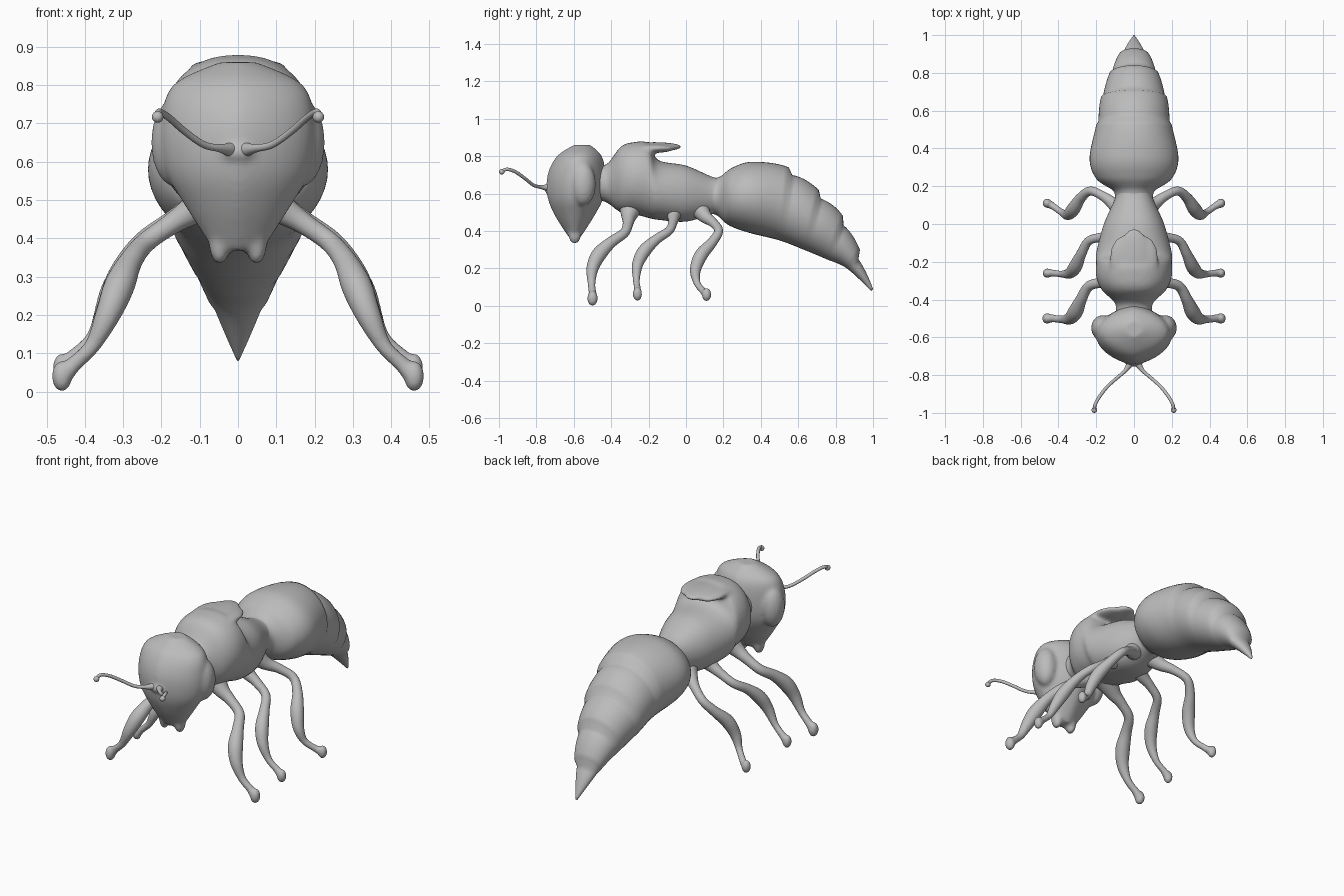
import bpy
import bmesh
import math
from mathutils import Vector, Matrix

old = bpy.data.objects.get("Cube")
if old:
    bpy.data.objects.remove(old, do_unlink=True)

grey = bpy.data.materials.new("clay grey")
grey.use_nodes = True
grey.diffuse_color = (.5, .5, .5, 1)
grey.node_tree.nodes["Principled BSDF"].inputs["Base Color"].default_value = grey.diffuse_color


def smooth(keys, steps=8):
    """Run a smooth curve through a few key entries of any length."""
    keys = [Vector(key) for key in keys]
    last = len(keys) - 1
    result = []
    for i in range(last):
        a, b, c, d = (keys[min(max(i + k, 0), last)] for k in (-1, 0, 1, 2))
        for step in range(steps):
            t = step / steps
            curve = (c - a) + ((a * 2 - b * 5 + c * 4 - d) + (b * 3 - a - c * 3 + d) * t) * t
            result.append(b + curve * t / 2)
    return result + [keys[last]]


def skin(bm, rings):
    """Bridge a list of rings and close both ends."""
    rings = [[bm.verts.new(co) for co in ring] for ring in rings]
    for lower, upper in zip(rings, rings[1:]):
        for i in range(len(lower)):
            j = (i + 1) % len(lower)
            bm.faces.new((lower[i], lower[j], upper[j], upper[i]))
    bm.faces.new(rings[0][::-1])
    bm.faces.new(rings[-1])


def loft(bm, sections, sides=48, pinch=1):
    """Each section has two opposite midline points (y, z) and a half width."""
    rings = []
    for y1, z1, y2, z2, width in sections:
        start, end = Vector((0, y1, z1)), Vector((0, y2, z2))
        ring = []
        for i in range(sides):
            angle = math.tau * i / sides
            across = math.copysign(abs(math.sin(angle)) ** pinch, math.sin(angle))
            along = (start - end) / 2 * math.cos(angle)
            ring.append((start + end) / 2 + along + Vector((width * across, 0, 0)))
        rings.append(ring)
    skin(bm, rings)


def tube(bm, path, sides=20):
    """Path entries are x, y, z, radius; the ring frame is carried along the path."""
    points = [entry.xyz for entry in path]
    normal = Vector((0, 1, .3))
    rings = []
    for i, point in enumerate(points):
        tangent = (points[min(i + 1, len(points) - 1)] - points[max(i - 1, 0)]).normalized()
        normal = (normal - tangent * normal.dot(tangent)).normalized()
        side = tangent.cross(normal)
        angles = [math.tau * k / sides for k in range(sides)]
        rings.append([point + (normal * math.cos(a) + side * math.sin(a)) * path[i].w for a in angles])
    skin(bm, rings)


def blob(bm, centre, radii):
    matrix = Matrix.Translation(centre) @ Matrix.Diagonal((*radii, 1))
    bmesh.ops.create_uvsphere(bm, u_segments=32, v_segments=20, radius=1, matrix=matrix)


def finish(name, bm, mirror=False, blend=0):
    """Make the object; a blend voxel size fuses the pieces into one soft skin."""
    bmesh.ops.recalc_face_normals(bm, faces=bm.faces)
    mesh = bpy.data.meshes.new(name)
    bm.to_mesh(mesh)
    bm.free()
    mesh.materials.append(grey)
    obj = bpy.data.objects.new(name, mesh)
    bpy.context.collection.objects.link(obj)
    if mirror:
        obj.modifiers.new("mirror", "MIRROR")
    if blend:
        remesh = obj.modifiers.new("fuse", "REMESH")
        remesh.mode = "VOXEL"
        remesh.voxel_size = blend
        remesh.use_smooth_shade = True
        soften = obj.modifiers.new("soften", "SMOOTH")
        soften.iterations = 8
    bpy.ops.object.select_all(action="DESELECT")
    obj.select_set(True)
    bpy.context.view_layer.objects.active = obj
    bpy.ops.object.shade_smooth()


# Head: skull tapering down to the jaw (front, back, height, half width)
skull = [
    (-.6, -.51, .86, .05), (-.69, -.45, .8, .17), (-.74, -.43, .7, .2),
    (-.74, -.44, .58, .19), (-.7, -.49, .48, .135), (-.63, -.56, .37, .065)]
bm = bmesh.new()
loft(bm, smooth([(front, z, back, z, w) for front, back, z, w in skull]), pinch=1.4)
# Antenna nub, eyes and mandibles
blob(bm, (0, -.725, .625), (.05, .035, .025))
for s in (-1, 1):
    blob(bm, (s * .165, -.55, .65), (.062, .068, .115))
    blob(bm, (s * .048, -.595, .39), (.028, .036, .06))
finish("head", bm, blend=.01)

# Thorax: neck, humped back and waist (y, top, bottom, half width)
trunk = [
    (-.48, .75, .57, .1), (-.42, .76, .55, .1), (-.35, .85, .5, .17),
    (-.28, .875, .49, .2), (-.2, .87, .47, .2), (-.15, .78, .46, .2),
    (0, .75, .45, .16), (.14, .69, .49, .1), (.2, .68, .5, .1)]
bm = bmesh.new()
loft(bm, smooth([(y, top, y, bottom, w) for y, top, bottom, w in trunk]), pinch=.85)
# Shelf overhanging the rear of the thorax, domed across its width
for s in (-1, 0, 1):
    blob(bm, (s * .045, -.17 - abs(s) * .015, .85 - abs(s) * .008), (.085, .147 - abs(s) * .02, .025))
finish("thorax", bm, blend=.01)

# Abdomen: slanted sections whose backs dip just behind each overlapping ring
envelope = [
    (.12, .68, .12, .5, .1), (.18, .69, .17, .48, .11), (.25, .74, .23, .43, .2),
    (.36, .77, .34, .39, .235), (.55, .74, .5, .35, .2), (.71, .62, .63, .3, .175),
    (.84, .48, .75, .25, .13), (.93, .3, .86, .2, .08), (1, .09, .99, .08, .004)]
steps, first_ring = 8, 4
sections = []
for i, (y1, z1, y2, z2, w) in enumerate(smooth(envelope, steps)):
    ring, part = divmod(i, steps)
    keep = 1
    if part and ring >= first_ring:
        depth = .04 * (1 - part / steps) ** 2
        keep -= depth / math.hypot(y1 - y2, z1 - z2)
    sections.append((y2 + (y1 - y2) * keep, z2 + (z1 - z2) * keep, y2, z2, w * (keep + 1) / 2))
bm = bmesh.new()
loft(bm, sections)
finish("abdomen", bm)

# Legs: flared hip, slim thigh, swollen shin, thin ankle and rounded foot
thickness = (.075, .042, .029, .027, .031, .04, .033, .021, .021, .028)
front = [
    (.03, -.29, .55), (.11, -.305, .48), (.17, -.31, .44), (.24, -.33, .39), (.28, -.4, .34),
    (.31, -.465, .275), (.34, -.5, .2), (.38, -.505, .12), (.43, -.5, .07), (.46, -.5, .04)]
middle = [(x, y + .24, z + x * .05) for x, y, z in front]
hind = [
    (.03, .05, .55), (.1, .1, .48), (.16, .145, .445), (.23, .175, .4), (.28, .14, .34),
    (.32, .08, .27), (.35, .05, .19), (.38, .06, .12), (.43, .095, .075), (.46, .11, .06)]
for name, joints, scale in (("front", front, 1), ("middle", middle, .9), ("hind", hind, .9)):
    bm = bmesh.new()
    tube(bm, smooth([(*joint, r * scale) for joint, r in zip(joints, thickness)]))
    blob(bm, joints[-1], (.026 * scale, .028 * scale, .04 * scale))
    finish(name + "_legs", bm, mirror=True, blend=.006)

# Antennae: thin curved stalks with round tips
bm = bmesh.new()
tube(bm, smooth([
    (.01, -.72, .63, .024), (.045, -.775, .635, .011), (.09, -.815, .645, .009),
    (.14, -.86, .68, .009), (.18, -.91, .715, .009), (.205, -.955, .73, .009),
    (.21, -.985, .72, .009)]))
blob(bm, (.21, -.985, .717), (.015, .015, .015))
finish("antennae", bm, mirror=True)
